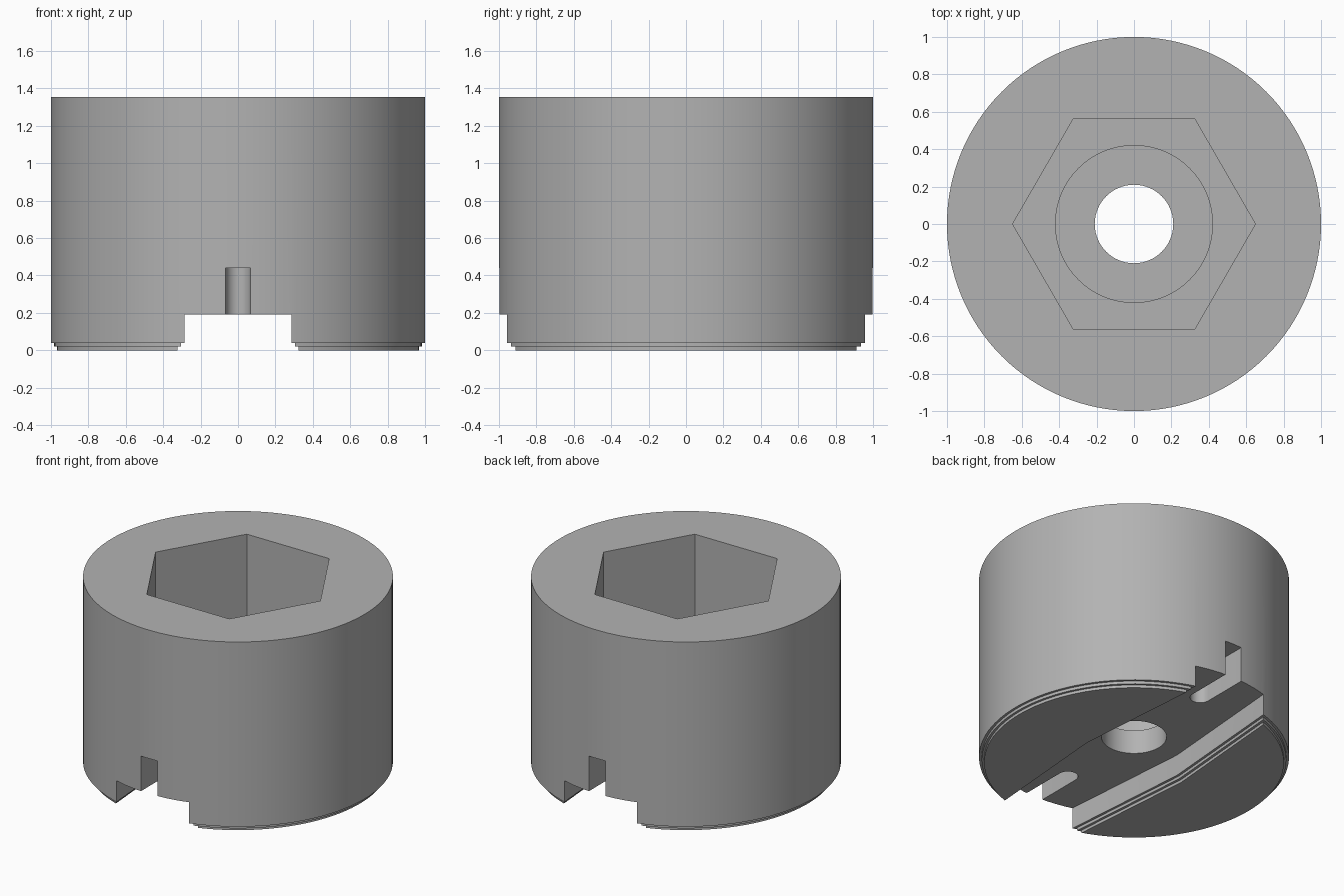
import bpy
import bmesh
import math

if "Cube" in bpy.data.objects:
    bpy.data.objects.remove(bpy.data.objects["Cube"])

grey = bpy.data.materials.new("steel grey")
grey.diffuse_color = (0.45, 0.45, 0.45, 1)
grey.use_nodes = True
grey.node_tree.nodes["Principled BSDF"].inputs["Base Color"].default_value = grey.diffuse_color


def prism(name, outline, z0, z1):
    """Extrude a closed counter-clockwise outline from z0 up to z1."""
    bm = bmesh.new()
    low = [bm.verts.new((x, y, z0)) for x, y in outline]
    high = [bm.verts.new((x, y, z1)) for x, y in outline]
    n = len(outline)
    bm.faces.new(low[::-1])
    bm.faces.new(high)
    for i in range(n):
        j = (i + 1) % n
        bm.faces.new((low[i], low[j], high[j], high[i]))
    mesh = bpy.data.meshes.new(name)
    bm.to_mesh(mesh)
    bm.free()
    obj = bpy.data.objects.new(name, mesh)
    bpy.context.collection.objects.link(obj)
    return obj


def ring(radius, sides):
    return [(radius * math.cos(2 * math.pi * i / sides),
             radius * math.sin(2 * math.pi * i / sides)) for i in range(sides)]


def lathe(name, profile, sides):
    """Spin (radius, z) points, listed bottom to top, into a capped solid."""
    bm = bmesh.new()
    rows = [[bm.verts.new((x, y, z)) for x, y in ring(r, sides)] for r, z in profile]
    bm.faces.new(rows[0][::-1])
    bm.faces.new(rows[-1])
    for a, b in zip(rows, rows[1:]):
        for i in range(sides):
            j = (i + 1) % sides
            bm.faces.new((a[i], a[j], b[j], b[i]))
    mesh = bpy.data.meshes.new(name)
    bm.to_mesh(mesh)
    bm.free()
    obj = bpy.data.objects.new(name, mesh)
    bpy.context.collection.objects.link(obj)
    return obj


def cut(body, cutter):
    cutter.hide_render = True
    mod = body.modifiers.new(cutter.name, 'BOOLEAN')
    mod.operation = 'DIFFERENCE'
    mod.solver = 'EXACT'
    mod.object = cutter
    bpy.context.view_layer.objects.active = body
    bpy.ops.object.modifier_apply(modifier=mod.name)
    bpy.data.objects.remove(cutter)


# Round body with two small steps at the bottom rim
body = lathe("socket_body", [(0.967, 0), (0.967, 0.02), (0.983, 0.02), (0.983, 0.04),
                             (1, 0.04), (1, 1.355)], 128)


# Channel across the bottom, wider in the middle, with stepped lower edges
def channel(grow):
    end, mid, reach = 0.285 - 0.003 + grow, 0.362 + grow, 1.0
    return [(mid, 0), (end, reach), (end, 1.2), (-end, 1.2), (-end, reach),
            (-mid, 0), (-end, -reach), (-end, -1.2), (end, -1.2), (end, -reach)]


for grow, top in ((0, 0.19), (0.017, 0.04), (0.035, 0.02)):
    cut(body, prism("channel_cutter", channel(grow), -0.2, top))

# Round-ended slots at the front and back of the channel roof
for side in (1, -1):
    arc = [(0.066 * math.cos(math.pi + math.pi * i / 16),
            0.665 + 0.066 * math.sin(math.pi + math.pi * i / 16)) for i in range(17)]
    slot = [(side * x, side * y) for x, y in arc + [(0.066, 1.2), (-0.066, 1.2)]]
    cut(body, prism("slot_cutter", slot, 0.1, 0.44))

# Hexagonal socket, round counterbore and through hole
cut(body, prism("hex_cutter", ring(0.649, 6), 0.7, 1.6))
cut(body, prism("counterbore_cutter", ring(0.42, 64), 0.36, 0.9))
cut(body, prism("hole_cutter", ring(0.21, 64), 0.0, 0.6))

body.data.materials.clear()
body.data.materials.append(grey)
for face in body.data.polygons:
    face.material_index = 0
bpy.ops.object.select_all(action='DESELECT')
body.select_set(True)
bpy.context.view_layer.objects.active = body
bpy.ops.object.shade_smooth_by_angle(angle=math.radians(30))
